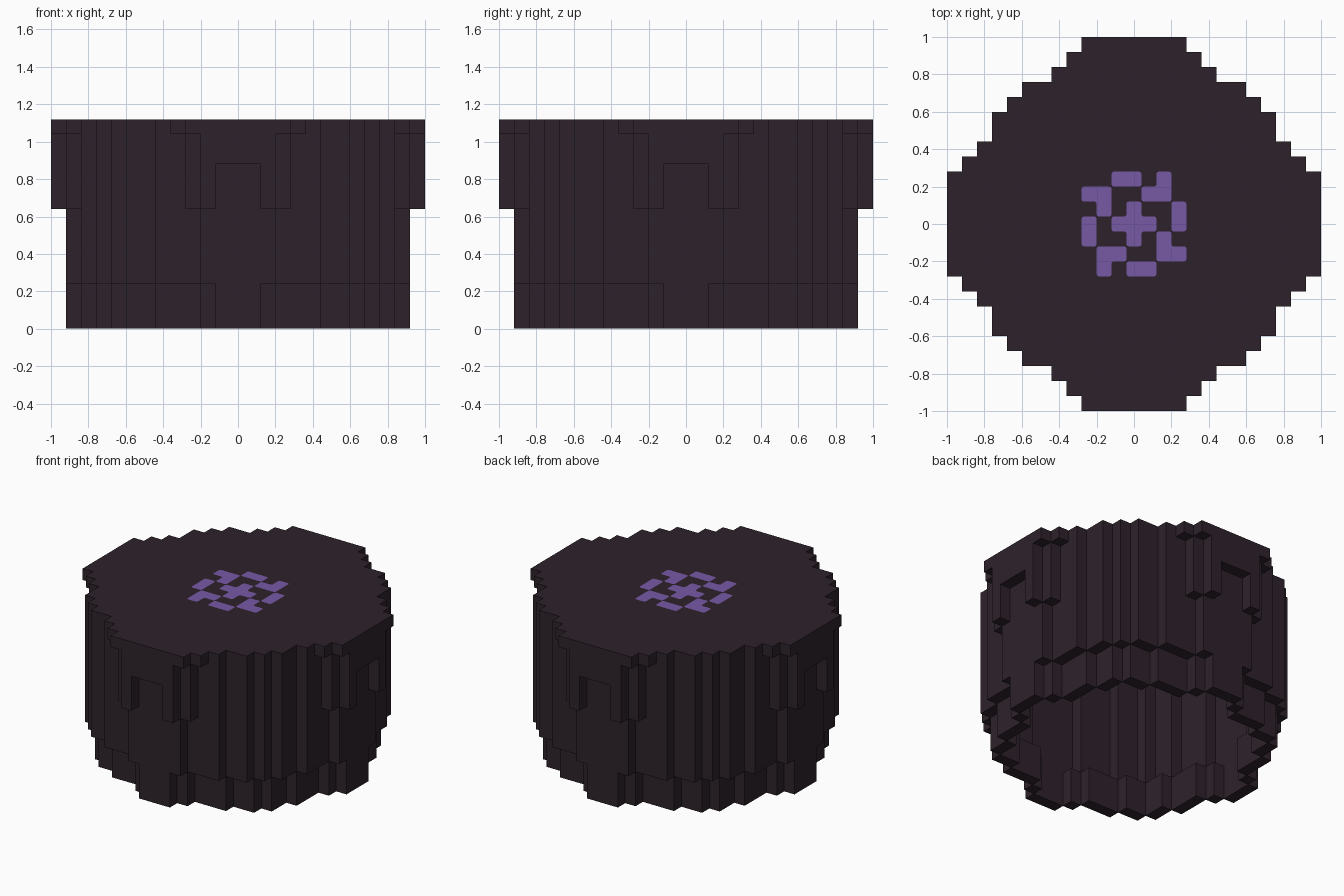
import bpy, bmesh

cube = bpy.data.objects.get("Cube")
if cube:
    bpy.data.objects.remove(cube, do_unlink=True)

U = 0.08  # block size


def make_material(name, color):
    mat = bpy.data.materials.new(name)
    mat.use_nodes = True
    mat.diffuse_color = color
    mat.node_tree.nodes["Principled BSDF"].inputs["Base Color"].default_value = color
    return mat


dark = make_material("dark_plum_stone", (0.027, 0.016, 0.024, 1))
violet = make_material("violet_glow", (0.184, 0.100, 0.376, 1))

SIDES = ((1, 0), (0, 1), (-1, 0), (0, -1))


def footprint(half_widths):
    """Cells of a mirrored plan, given the half width of each row from the middle out."""
    return {(x, s * y) for y, w in enumerate(half_widths) for x in range(-w, w + 1) for s in (1, -1)}


def inset(cells):
    """Cells that are surrounded on all four sides."""
    return {(x, y) for x, y in cells if all((x + a, y + b) in cells for a, b in SIDES)}


def finish(bm, name, mat):
    mesh = bpy.data.meshes.new(name)
    bm.to_mesh(mesh)
    bm.free()
    mesh.materials.append(mat)
    obj = bpy.data.objects.new(name, mesh)
    bpy.context.collection.objects.link(obj)
    return obj


def block_part(name, cells, bottom, top, mat):
    """Upright blocks over the given cells, with walls only on open sides."""
    bm = bmesh.new()

    def quad(points):
        bm.faces.new([bm.verts.new((x * U, y * U, z * U)) for x, y, z in points])

    for x, y in cells:
        l, r, f, b = x - .5, x + .5, y - .5, y + .5
        quad([(l, f, top), (r, f, top), (r, b, top), (l, b, top)])
        quad([(l, b, bottom), (r, b, bottom), (r, f, bottom), (l, f, bottom)])
        for a, c in SIDES:
            if (x + a, y + c) not in cells:
                mx, my = x + a / 2, y + c / 2
                p, q = (mx + c / 2, my - a / 2), (mx - c / 2, my + a / 2)
                quad([(*p, bottom), (*q, bottom), (*q, top), (*p, top)])
    bmesh.ops.remove_doubles(bm, verts=bm.verts, dist=0.001)
    return finish(bm, name, mat)


# Plans of each level
base = footprint([11, 11, 10, 9, 9, 9, 8, 8, 7, 5, 2, 1])
body = footprint([11, 11, 11, 10, 10, 10, 9, 9, 8, 7, 5, 2])
collar = footprint([12, 12, 12, 11, 10, 10, 9, 9, 8, 7, 5, 3, 2])
lid = footprint([12, 12, 12, 12, 11, 10, 9, 9, 8, 7, 5, 4, 3])
notches = {(x, y) for x, y in collar if max(abs(x), abs(y)) == 12 and min(abs(x), abs(y)) < 2}
hollow = inset(body)

# Hollow stacked shell with a closed lid
block_part("base_ring", base - inset(base), 0, 3, dark)
block_part("body_wall", body - hollow, 3, 8, dark)
block_part("collar_lower", collar - hollow - notches, 8, 11, dark)
block_part("collar_upper", collar - hollow, 11, 13, dark)
block_part("lid", lid, 13, 14, dark)


def rune_plate(name, cells):
    """Thin plate with softened corners lying on the lid."""
    bm = bmesh.new()
    for x, y in cells:
        bm.faces.new([bm.verts.new(((x + a) * U, (y + b) * U, 14 * U + 0.002))
                      for a, b in ((-.5, -.5), (.5, -.5), (.5, .5), (-.5, .5))])
    bmesh.ops.remove_doubles(bm, verts=bm.verts, dist=0.001)
    bmesh.ops.dissolve_limit(bm, angle_limit=0.01, verts=bm.verts, edges=bm.edges)
    bmesh.ops.bevel(bm, geom=bm.verts[:], offset=0.012, segments=2, profile=0.5, affect='VERTICES')
    return finish(bm, name, violet)


# Rune: a cross, with a bent and a straight mark turned four times around it
rune_plate("rune_center", [(0, 0), *SIDES])
bent, straight = [(2, 3), (2, 2), (1, 2)], [(-1, 3), (0, 3)]
for turn in range(4):
    rune_plate(f"rune_bent_{turn + 1}", bent)
    rune_plate(f"rune_straight_{turn + 1}", straight)
    bent, straight = [[(y, -x) for x, y in part] for part in (bent, straight)]
